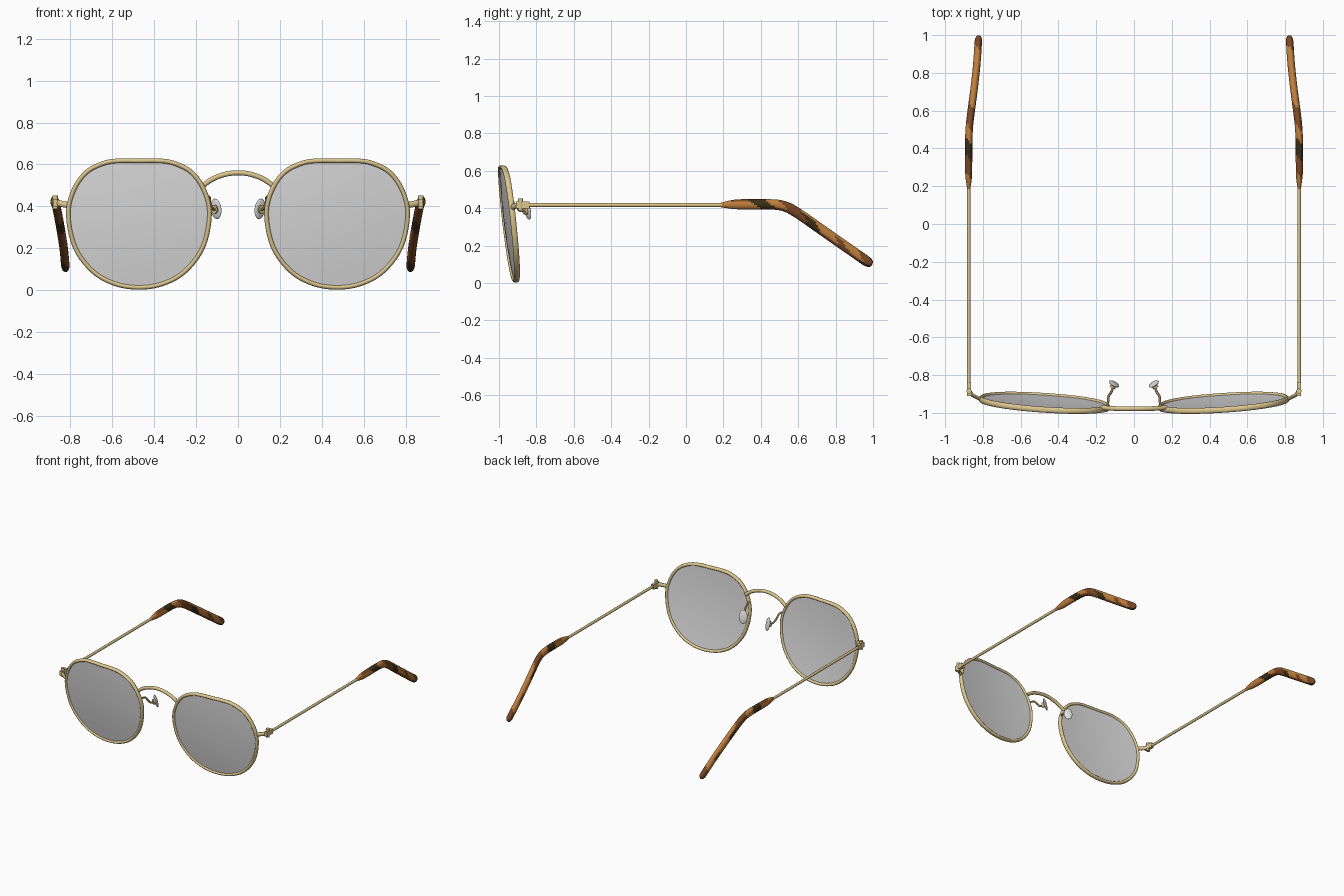
import bpy, bmesh
from math import sin, cos, pi, radians, sqrt
from mathutils import Vector, Matrix

cube = bpy.data.objects.get("Cube")
if cube:
    bpy.data.objects.remove(cube)


def material(name, rgb):
    m = bpy.data.materials.new(name)
    m.use_nodes = True
    m.diffuse_color = (*rgb, 1)
    m.node_tree.nodes["Principled BSDF"].inputs["Base Color"].default_value = (*rgb, 1)
    return m


gold = material("pale gold", (0.72, 0.57, 0.27))
grey = material("lens grey", (0.72, 0.72, 0.72))
clear = material("pad white", (0.76, 0.77, 0.74))
amber = material("tortoise amber", (0.52, 0.21, 0.045))
brown = material("tortoise brown", (0.20, 0.065, 0.018))
dark = material("tortoise dark", (0.045, 0.028, 0.010))
parts = []


def finish(name, bm, mats):
    bmesh.ops.recalc_face_normals(bm, faces=bm.faces)
    mesh = bpy.data.meshes.new(name)
    bm.to_mesh(mesh)
    bm.free()
    for m in mats:
        mesh.materials.append(m)
    ob = bpy.data.objects.new(name, mesh)
    bpy.context.collection.objects.link(ob)
    parts.append(ob)
    return ob


def spline(points, steps=6, closed=False):
    """Smooth path through points; a fourth number scales the thickness."""
    pts = [Vector((*p, 1)[:4]) for p in points]
    n = len(pts)
    get = (lambda i: pts[i % n]) if closed else (lambda i: pts[max(0, min(n - 1, i))])
    out = []
    for i in range(n if closed else n - 1):
        a, b, c, d = (get(i + k) for k in (-1, 0, 1, 2))
        for j in range(steps):
            t = j / steps
            out.append(0.5 * (2 * b + (c - a) * t + (2 * a - 5 * b + 4 * c - d) * t * t
                              + (3 * b - a - 3 * c + d) * t ** 3))
    return out if closed else out + [pts[-1]]


def sweep(name, path, up, ra, rb, sides=12, closed=False, mats=(gold,), pick=None):
    """Tube along a path: ra is its half-size along up, rb across it."""
    bm = bmesh.new()
    pts = [Vector((*p, 1)[:4]) for p in path]
    n, up = len(pts), Vector(up)
    rings = []
    for i, p in enumerate(pts):
        q, r = (pts[i - 1], pts[(i + 1) % n]) if closed else (pts[max(i - 1, 0)], pts[min(i + 1, n - 1)])
        t = (r - q).to_3d().normalized()
        u = (up - t * up.dot(t)).normalized()
        v = t.cross(u)
        angles = [2 * pi * (k + 0.5) / sides for k in range(sides)]
        rings.append([bm.verts.new(p.to_3d() + (u * ra * cos(a) + v * rb * sin(a)) * p.w) for a in angles])
    for i in range(n if closed else n - 1):
        for k in range(sides):
            l, m = rings[i], rings[(i + 1) % n]
            k2 = (k + 1) % sides
            f = bm.faces.new((l[k], l[k2], m[k2], m[k]))
            if pick:
                f.material_index = pick(pts[i], 2 * pi * (k + 1) / sides)
    if not closed:
        for ring in (rings[0], rings[-1]):
            f = bm.faces.new(ring)
            if pick:
                f.material_index = pick(pts[-1], pi) if ring is rings[-1] else 0
    return finish(name, bm, mats)


def box(name, start, end, up, ra, rb):
    return sweep(name, (start, end), up, ra * sqrt(2), rb * sqrt(2), sides=4)


CX, CZ = 0.473, 0.32


def lens_y(u, z):
    """Tilted, gently domed surface shared by lens and rim."""
    return -0.997 + 0.12 * (0.62 - z) + 0.065 * u + 0.15 * (u * u + (z - CZ) ** 2)


def tortoise(p, a):
    """Mottled bands: 0 amber, 1 brown, 2 dark."""
    t = p.y + 0.02 * cos(a) + 0.015 * sin(2 * a)
    top, low = cos(a) > 0.5, cos(a) < -0.4
    if 0.36 < t < 0.45 or (0.62 < t < 0.69 and not top) or (t > 0.90 and low):
        return 2
    if (0.27 < t < 0.36 and top) or 0.52 < t < 0.62 or (0.80 < t < 0.85 and not top):
        return 1
    if t > 0.93 or (t > 0.45 and low):
        return 1
    return 0


# Rounded lens outline with a flattened top
half = [(0.08, 0.6175), (0.16, 0.608), (0.25, 0.563), (0.312, 0.475), (0.337, 0.36),
        (0.305, 0.205), (0.22, 0.090), (0.115, 0.031)]
outline = [(0, 0.617)] + half + [(0, 0.013)] + [(-u, z) for u, z in reversed(half)]
outline = [(p.x, p.y) for p in spline([(u, z, 0) for u, z in outline], 5, True)]

for s, side in ((1, "left"), (-1, "right")):
    def flip(pts):
        return [(s * p[0], *p[1:]) for p in pts]

    # Rim
    sweep(side + "_rim", flip([(CX + u, lens_y(u, z), z) for u, z in outline]),
          (0, 1, 0), 0.016, 0.0115, closed=True)

    # Lens built from shrinking rings
    bm = bmesh.new()
    rings = []
    for k in (1, 0.75, 0.5, 0.25):
        ring = []
        for u, z in outline:
            u, z = u * k, CZ + (z - CZ) * k
            ring.append(bm.verts.new((s * (CX + u), lens_y(u, z), z)))
        rings.append(ring)
    centre = bm.verts.new((s * CX, lens_y(0, CZ), CZ))
    n = len(outline)
    for i in range(n):
        j = (i + 1) % n
        for a, b in zip(rings, rings[1:]):
            bm.faces.new((a[i], a[j], b[j], b[i]))
        bm.faces.new((rings[-1][i], rings[-1][j], centre))
    lens = finish(side + "_lens", bm, [grey])
    solid = lens.modifiers.new("thickness", "SOLIDIFY")
    solid.thickness, solid.offset, solid.use_rim = 0.012, 0, False

    # End piece, hinge and its screw
    sweep(side + "_end_piece", spline(flip([(0.805, -0.93, 0.405), (0.833, -0.918, 0.41),
          (0.858, -0.903, 0.415), (0.873, -0.88, 0.416)])), (0, 0, 1), 0.015, 0.010)
    box(side + "_hinge", *flip([(0.873, -0.91, 0.417), (0.873, -0.838, 0.417)]), (0, 0, 1), 0.018, 0.011)
    sweep(side + "_hinge_screw", flip([(0.873, -0.885, 0.388), (0.873, -0.885, 0.452)]),
          (1, 0, 0), 0.014, 0.014)

    # Temple wire and tortoise tip
    sweep(side + "_temple", flip([(0.875, -0.85, 0.417), (0.875, 0.21, 0.417)]), (0, 0, 1), 0.0105, 0.0095)
    tip = [(0.875, 0.185, 0.417, 0.42), (0.875, 0.25, 0.42, 0.88), (0.876, 0.32, 0.421, 1),
           (0.875, 0.44, 0.421, 1), (0.871, 0.52, 0.412, 1), (0.863, 0.59, 0.378, 1),
           (0.846, 0.72, 0.288, 1), (0.832, 0.85, 0.197, 1), (0.825, 0.955, 0.124, 1),
           (0.823, 0.977, 0.109, 0.9), (0.822, 0.990, 0.100, 0.6), (0.822, 0.995, 0.097, 0.2)]
    sweep(side + "_temple_tip", spline(flip(tip), 8), (0, 0, 1), 0.028, 0.020, sides=16,
          mats=(amber, brown, dark), pick=tortoise)

    # Nose pad on a bent wire arm
    sweep(side + "_pad_arm", spline(flip([(0.142, -0.965, 0.445), (0.136, -0.935, 0.44),
          (0.134, -0.91, 0.415), (0.122, -0.893, 0.39), (0.114, -0.873, 0.385),
          (0.108, -0.852, 0.387)])), (1, 0, 0), 0.007, 0.007, sides=8)
    sweep(side + "_pad_mount", flip([(0.115, -0.868, 0.386), (0.107, -0.852, 0.387)]),
          (0, 0, 1), 0.021, 0.016)
    bm = bmesh.new()
    bmesh.ops.create_uvsphere(bm, u_segments=20, v_segments=12, radius=1)
    place = (Matrix.Translation((s * 0.105, -0.847, 0.388)) @ Matrix.Rotation(s * radians(32), 4, "Z")
             @ Matrix.Rotation(radians(12), 4, "X") @ Matrix.Diagonal((0.030, 0.009, 0.050, 1)))
    bm.transform(place)
    finish(side + "_nose_pad", bm, [clear])

# Arched bridge
arch = [(0.172, -0.972, 0.495), (0.12, -0.976, 0.531), (0.06, -0.978, 0.553)]
sweep("bridge", spline(arch + [(0, -0.978, 0.560)] + [(-x, y, z) for x, y, z in reversed(arch)]),
      (0, 1, 0), 0.0125, 0.0125)

# Smooth shading with crisp edges
bpy.ops.object.select_all(action="DESELECT")
for ob in parts:
    ob.select_set(True)
bpy.context.view_layer.objects.active = parts[0]
bpy.ops.object.shade_smooth_by_angle(angle=radians(40))
